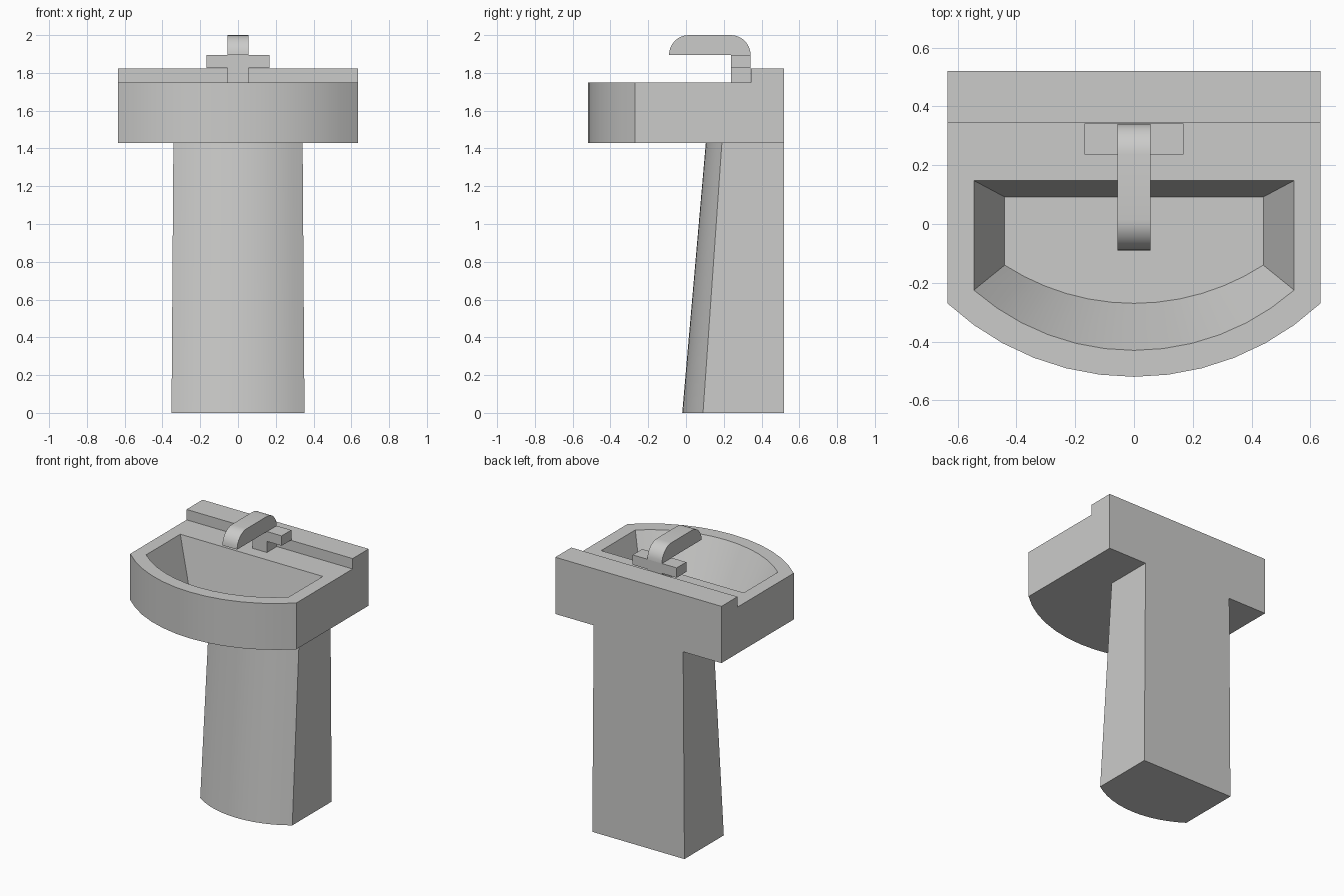
import bpy, bmesh, math
from mathutils import Vector

if "Cube" in bpy.data.objects:
    bpy.data.objects.remove(bpy.data.objects["Cube"])

porcelain = bpy.data.materials.new("light_grey_porcelain")
porcelain.diffuse_color = (0.6, 0.6, 0.59, 1)
porcelain.use_nodes = True
porcelain.node_tree.nodes["Principled BSDF"].inputs["Base Color"].default_value = porcelain.diffuse_color


def bowed_ring(w, back, corner, front, z, n=12):
    """Rectangle whose front side bows out along a circular arc."""
    sag = corner - front
    r = (w * w + sag * sag) / (2 * sag)
    a = math.asin(w / r)
    arc = [(r * math.sin(-a + 2 * a * i / n),
            front + r - r * math.cos(-a + 2 * a * i / n), z) for i in range(n + 1)]
    return [(-w, back, z)] + arc + [(w, back, z)]


def loft(rings):
    """Skin matching rings and cap both ends."""
    bm = bmesh.new()
    loops = [[bm.verts.new(p) for p in ring] for ring in rings]
    for a, b in zip(loops, loops[1:]):
        for i in range(len(a)):
            j = (i + 1) % len(a)
            bm.faces.new((a[i], a[j], b[j], b[i]))
    bm.faces.new(loops[0][::-1])
    bm.faces.new(loops[-1])
    bmesh.ops.recalc_face_normals(bm, faces=bm.faces)
    return bm


def finish(name, bm):
    mesh = bpy.data.meshes.new(name)
    bm.to_mesh(mesh)
    bm.free()
    mesh.materials.append(porcelain)
    ob = bpy.data.objects.new(name, mesh)
    bpy.context.collection.objects.link(ob)
    bpy.ops.object.select_all(action='DESELECT')
    ob.select_set(True)
    bpy.context.view_layer.objects.active = ob
    bpy.ops.object.shade_smooth_by_angle(angle=math.radians(30))


# Pedestal: leaning, bowed front
finish("pedestal", loft([bowed_ring(0.352, 0.52, 0.09, -0.02, 0),
                         bowed_ring(0.342, 0.52, 0.19, 0.105, 1.43)]))

# Basin: outer wall, rim, sloping bowl and bowl floor
bm = loft([bowed_ring(0.635, 0.52, -0.27, -0.52, 1.43),
           bowed_ring(0.635, 0.52, -0.27, -0.52, 1.75),
           bowed_ring(0.545, 0.148, -0.225, -0.43, 1.75),
           bowed_ring(0.44, 0.092, -0.14, -0.27, 1.437)])
# Raised ledge along the back of the rim
bmesh.ops.bisect_plane(bm, geom=bm.verts[:] + bm.edges[:] + bm.faces[:],
                       plane_co=(0, 0.345, 0), plane_no=(0, 1, 0))
ledge = [f for f in bm.faces
         if f.calc_center_median().y > 0.345 and f.calc_center_median().z > 1.74]
new = bmesh.ops.extrude_face_region(bm, geom=ledge)["geom"]
bmesh.ops.translate(bm, vec=Vector((0, 0, 0.072)),
                    verts=[v for v in new if isinstance(v, bmesh.types.BMVert)])
bmesh.ops.recalc_face_normals(bm, faces=bm.faces)
finish("basin", bm)

# Tap body: T shape with two handles, extruded front to back
half = [(0.055, 1.75), (0.055, 1.827), (0.168, 1.827), (0.168, 1.895)]
tee = half + [(-x, z) for x, z in reversed(half)]
finish("tap_body", loft([[(x, y, z) for x, z in tee] for y in (0.237, 0.342)]))

# Spout: flat underside, rounded at both ends of the top
r, n = 0.105, 8
angles = [math.pi / 2 * i / n for i in range(n + 1)]
side = [(0.342 - r + r * math.cos(a), 1.895 + r * math.sin(a)) for a in angles]
side += [(-0.09 + r - r * math.sin(a), 1.895 + r * math.cos(a)) for a in angles]
finish("spout", loft([[(x, y, z) for y, z in side] for x in (-0.056, 0.056)]))
